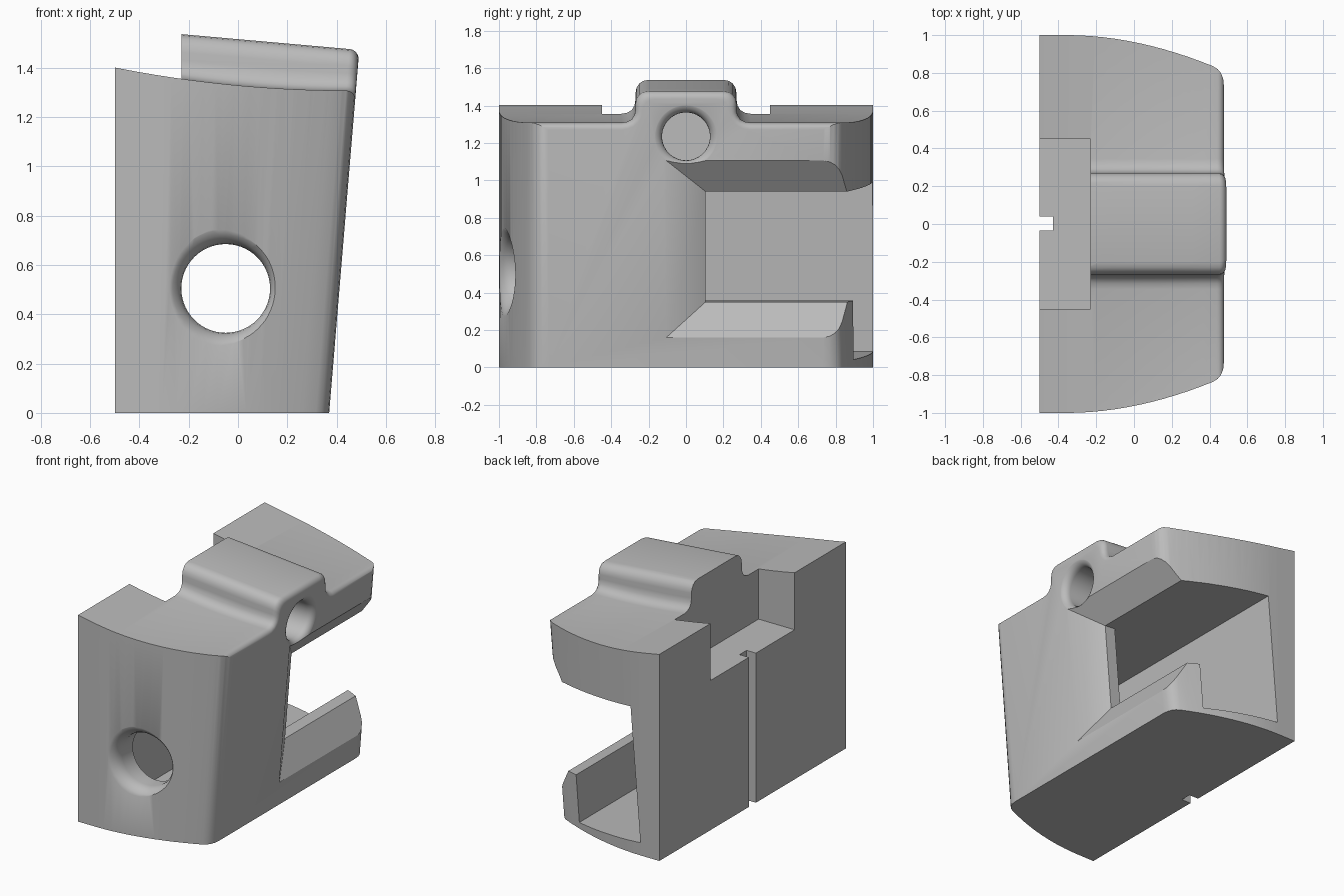
import bpy, bmesh, math

if "Cube" in bpy.data.objects:
    bpy.data.objects.remove(bpy.data.objects["Cube"])

TILT = 0.083          # lean of the right-hand face


def loft(name, sections):
    """Closed solid through matching point loops."""
    bm = bmesh.new()
    rings = [[bm.verts.new(p) for p in s] for s in sections]
    n = len(rings[0])
    for a, b in zip(rings, rings[1:]):
        for i in range(n):
            j = (i + 1) % n
            bm.faces.new((a[i], a[j], b[j], b[i]))
    bm.faces.new(rings[0])
    bm.faces.new(rings[-1])
    bmesh.ops.triangulate(bm, faces=bm.faces[:])
    bmesh.ops.recalc_face_normals(bm, faces=bm.faces[:])
    mesh = bpy.data.meshes.new(name)
    bm.to_mesh(mesh)
    bm.free()
    ob = bpy.data.objects.new(name, mesh)
    bpy.context.collection.objects.link(ob)
    return ob


def box(name, x0, x1, y0, y1, z0, z1):
    return loft(name, [[(x0, y0, z), (x1, y0, z), (x1, y1, z), (x0, y1, z)]
                       for z in (z0, z1)])


def combine(target, tool, operation):
    mod = target.modifiers.new("cut", 'BOOLEAN')
    mod.operation, mod.object, mod.solver = operation, tool, 'EXACT'
    bpy.context.view_layer.objects.active = target
    bpy.ops.object.modifier_apply(modifier=mod.name)
    bpy.data.objects.remove(tool)


# Hull: bowed ends, rounded right corners, right face leaning outwards
half = [(-0.5, 1.0)]
for i in range(13):
    x = -0.35 + 0.77 * i / 12
    half.append((x, 1 - 0.27 * (x + 0.35) ** 1.9))
half += [(0.445, 0.82), (0.463, 0.798), (0.475, 0.77), (0.48, 0.735)]
outline = [(x, -y) for x, y in half] + [(x, y) for x, y in reversed(half)]


def hull_ring(z):
    s = (0.87 + TILT * z) / 0.98
    return [((x + 0.5) * s - 0.5, y, z) for x, y in outline]


body = loft("housing_body", [hull_ring(0), hull_ring(1.8)])

# Top surface: dished deck with a raised central hump
HUMP = [(0.345, 0), (0.315, 0.03), (0.29, 0.11), (0.275, 0.25), (0.27, 0.42),
        (0.27, 0.6), (0.265, 0.76), (0.25, 0.89), (0.23, 0.97), (0.2, 1.0)]


def top_section(x, width, bottom, drop=0.0, inset=0.0, lean=0.0):
    deck = 1.308 + 0.092 * (max(0.45 - x, 0) / 0.95) ** 2
    rise = 1.515 - 0.088 * x - deck
    side = [(width, bottom), (width, deck - drop)]
    for y, t in HUMP:
        side.append((y - inset - drop * min(1, 2 * t), deck + t * rise - drop))
    points = [(-y, z) for y, z in side] + [(y, z) for y, z in reversed(side)]
    return [(x + lean * (z - 1.31), y, z) for y, z in points]


stations = [(-0.7 + 1.139 * i / 16, 0) for i in range(17)]
R = 0.04
for u in (0.03, 0.02, 0.012, 0.006, 0.002, 0):
    stations.append((0.479 - u, R - math.sqrt(R * R - (R - u) ** 2)))
stations.append((0.5, 0.09))
top = loft("top_shape", [top_section(x, 1.2, -0.2, d, 0, TILT) for x, d in stations])
combine(body, top, 'INTERSECT')

# Pocket behind the hump, with a cavity reaching under the thin roof
combine(body, loft("roof_cavity", [top_section(-0.3 + 0.42 * i / 6, 0.45, 1.015, 0.045, 0.0)
                                   for i in range(7)]), 'DIFFERENCE')
combine(body, box("pocket", -0.7, -0.23, -0.45, 0.45, 1.015, 2), 'DIFFERENCE')
combine(body, box("groove", -0.6, -0.43, -0.035, 0.04, -0.2, 1.2), 'DIFFERENCE')


# Side opening: funnel through the right face, then a wider chamber
def recess_ring(depth, y0, w0, w1):
    ring = []
    for y, w in ((y0, w0), (1.3, w0), (1.3, w1), (y0, w1)):
        z = w + TILT * depth
        ring.append((0.37 + TILT * z - depth, y, z))
    return ring


combine(body, loft("chamber", [recess_ring(d, -0.8, 0.025, 0.93)
                               for d in (0.2, 0.735)]), 'DIFFERENCE')
combine(body, loft("funnel", [recess_ring(-0.1, -0.105, 0.16, 1.105),
                              recess_ring(0, -0.105, 0.16, 1.105),
                              recess_ring(0.12, 0.105, 0.34, 0.93),
                              recess_ring(0.3, 0.105, 0.34, 0.93)]), 'DIFFERENCE')

# Round holes with rolled edges
SEG = 56
angles = [2 * math.pi * i / SEG for i in range(SEG)]


def flare(radius, size):
    """(radius, height above the start of the rolled edge)"""
    pts = [(radius + size * (1 - math.cos(a)), size * math.sin(a))
           for a in [math.radians(d) for d in (0, 18, 36, 54, 72, 84)]]
    return pts + [(radius + size * 1.3, size * 1.6)]


rings = [[(-0.05 + 0.18 * math.cos(a), -0.6, 0.505 + 0.18 * math.sin(a)) for a in angles]]
for r, h in flare(0.18, 0.085):
    rings.append([(-0.05 + r * math.cos(a), -0.888 - h + 0.15 * r * math.cos(a),
                   0.505 + r * math.sin(a)) for a in angles])
combine(body, loft("front_hole", rings), 'DIFFERENCE')

rings = [[(0.0, 0.128 * math.cos(a), 1.235 + 0.128 * math.sin(a)) for a in angles]]
for r, h in flare(0.128, 0.05):
    rings.append([(0.424 + h + TILT * r * math.sin(a), r * math.cos(a),
                   1.235 + r * math.sin(a)) for a in angles])
combine(body, loft("hump_hole", rings), 'DIFFERENCE')

# Finish: merge flat areas, smooth curved ones, one grey colour
bm = bmesh.new()
bm.from_mesh(body.data)
bmesh.ops.remove_doubles(bm, verts=bm.verts[:], dist=0.0004)
bmesh.ops.dissolve_limit(bm, angle_limit=math.radians(0.3), verts=bm.verts[:], edges=bm.edges[:])
bm.to_mesh(body.data)
bm.free()

grey = bpy.data.materials.new("plain grey")
grey.diffuse_color = (0.5, 0.5, 0.5, 1)
grey.use_nodes = True
grey.node_tree.nodes["Principled BSDF"].inputs["Base Color"].default_value = grey.diffuse_color
body.data.materials.clear()
body.data.materials.append(grey)
for p in body.data.polygons:
    p.material_index = 0
bpy.context.view_layer.objects.active = body
body.select_set(True)
bpy.ops.object.shade_smooth_by_angle(angle=math.radians(30))
